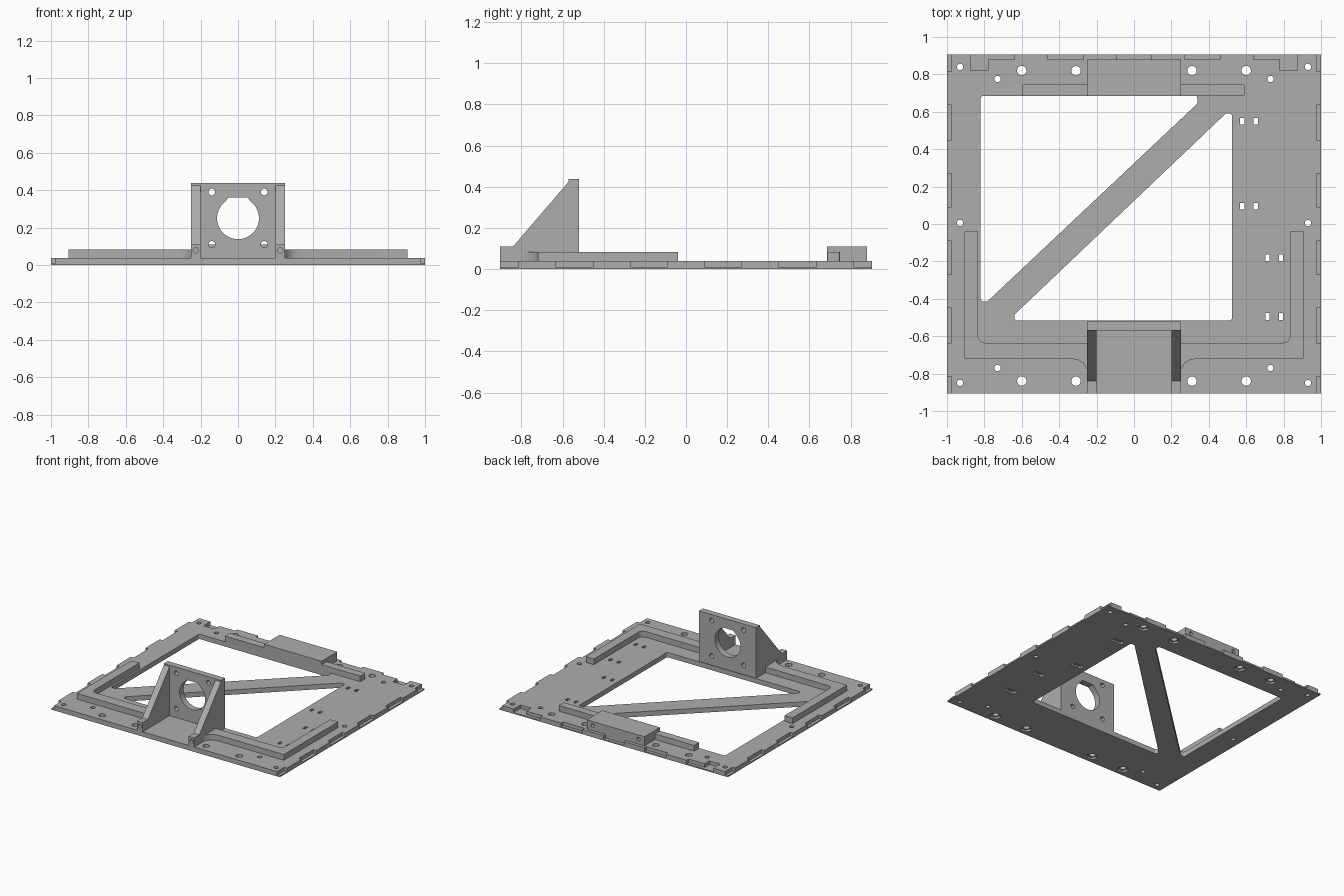
import bpy, bmesh, math
from mathutils import Vector

cube = bpy.data.objects.get("Cube")
if cube:
    bpy.data.objects.remove(cube, do_unlink=True)

GREY = bpy.data.materials.new("Plain grey")
GREY.use_nodes = True
GREY.diffuse_color = (0.42, 0.42, 0.42, 1)
GREY.node_tree.nodes["Principled BSDF"].inputs["Base Color"].default_value = GREY.diffuse_color
AXES = {"x": lambda u, v, w: (w, u, v),
        "y": lambda u, v, w: (u, w, v),
        "z": lambda u, v, w: (u, v, w)}


def prism(name, pts, lo, hi, axis="z"):
    """Extrude a flat profile between lo and hi along an axis."""
    place = AXES[axis]
    bm = bmesh.new()
    ends = [[bm.verts.new(place(u, v, w)) for u, v in pts] for w in (lo, hi)]
    for ring in ends:
        bm.faces.new(ring)
    n = len(pts)
    for i in range(n):
        j = (i + 1) % n
        bm.faces.new((ends[0][i], ends[0][j], ends[1][j], ends[1][i]))
    bmesh.ops.recalc_face_normals(bm, faces=bm.faces)
    mesh = bpy.data.meshes.new(name)
    bm.to_mesh(mesh)
    bm.free()
    mesh.materials.append(GREY)
    ob = bpy.data.objects.new(name, mesh)
    bpy.context.collection.objects.link(ob)
    return ob


def rect(u0, u1, v0, v1):
    return [(u0, v0), (u1, v0), (u1, v1), (u0, v1)]


def disc(u, v, r, n=24):
    return [(u + r * math.cos(math.tau * i / n), v + r * math.sin(math.tau * i / n))
            for i in range(n)]


def rounded(pts, radius, steps=5):
    """Round the corners of a polygon with tangent arcs."""
    out = []
    for i, p in enumerate(pts):
        p = Vector(p)
        a = (Vector(pts[i - 1]) - p).normalized()
        b = (Vector(pts[(i + 1) % len(pts)]) - p).normalized()
        half = a.angle(b) / 2
        centre = p + (a + b).normalized() * radius / math.sin(half)
        reach = radius / math.tan(half)
        s, e = p + a * reach - centre, p + b * reach - centre
        for k in range(steps + 1):
            d = s.lerp(e, k / steps).normalized() * radius
            out.append(tuple(centre + d))
    return out


def cut(ob, pts, lo, hi, axis="z"):
    """Subtract a prism from an object and discard the cutter."""
    tool = prism("cutter", pts, lo, hi, axis)
    tool.hide_render = True
    mod = ob.modifiers.new("cut", "BOOLEAN")
    mod.operation, mod.solver, mod.object = "DIFFERENCE", "EXACT", tool
    bpy.context.view_layer.objects.active = ob
    bpy.ops.object.modifier_apply(modifier=mod.name)
    bpy.data.objects.remove(tool, do_unlink=True)


# Base plate with two triangular windows and a diagonal brace between them
T = 0.038
base = prism("base_plate", rect(-1, 1, -0.905, 0.905), 0, T)
window_a = [(-0.82, 0.685), (0.34, 0.685), (0.34, 0.645), (-0.785, -0.415), (-0.82, -0.415)]
window_b = [(0.525, -0.515), (0.525, 0.59), (0.49, 0.59), (-0.64, -0.485), (-0.64, -0.515)]
cut(base, rounded(window_a, 0.014), -1, 1)
cut(base, rounded(window_b, 0.014), -1, 1)

# Stepped notches along the side edges and the back edge
FLOOR = 0.01
for s in (-1, 1):
    for y0, y1 in ((-0.95, -0.815), (-0.635, -0.45), (-0.27, -0.09),
                   (0.09, 0.27), (0.45, 0.635), (0.815, 0.95)):
        cut(base, rect(*sorted((s * 0.975, s * 1.1)), y0, y1), FLOOR, 1)
    for x0, x1, y in ((0.27, 0.46, 0.88), (0.64, 0.79, 0.88), (0.78, 0.875, 0.82)):
        cut(base, rect(*sorted((s * x0, s * x1)), y, 1), FLOOR, 1)
cut(base, rect(-0.09, 0.09, 0.88, 1), FLOOR, 1)

# Screw holes with hexagonal recesses underneath
for s in (-1, 1):
    for x in (0.31, 0.6):
        for y in (-0.84, 0.82):
            cut(base, disc(s * x, y, 0.025), -1, 1)
            cut(base, disc(s * x, y, 0.042, 6), -1, 0.015)
    for x, y in ((0.73, 0.775), (0.73, -0.77), (0.93, 0.84), (0.93, -0.85), (0.93, 0.005)):
        cut(base, disc(s * x, y, 0.017), -1, 1)

# Paired cable tie slots joined by a groove underneath
for x, y in ((0.615, 0.55), (0.615, 0.095), (0.75, -0.18), (0.75, -0.495)):
    for s in (-1, 1):
        c = x + s * 0.036
        cut(base, rect(c - 0.011, c + 0.011, y - 0.018, y + 0.018), -1, 1)
    cut(base, rect(x - 0.047, x + 0.047, y - 0.018, y + 0.018), -1, 0.012)

# Corner rails on both sides of the front bracket
fillet = [(0.906 - 0.57, -0.72), (0.3, -0.727), (0.27, -0.745), (0.25, -0.78), (0.24, -0.78)]
inner = [(0.24, -0.635)]
inner += [(0.795 + 0.04 * math.sin(a), -0.595 - 0.04 * math.cos(a))
          for a in (math.pi / 12 * k for k in range(7))]
profile = inner + [(0.835, -0.04), (0.905, -0.04), (0.905, -0.72)] + fillet
for s, side in ((1, "left"), (-1, "right")):
    prism(side + "_rail", [(s * x, y) for x, y in profile], 0.03, 0.083)

# Motor bracket: upright face with a flat-topped bore and four screw holes
face = prism("bracket_face", rect(-0.25, 0.25, 0.02, 0.437), -0.57, -0.52, "y")
R, ZC = 0.112, 0.25
arc = [math.radians(135 + 270 * k / 36) for k in range(37)]
bore = [(R * math.cos(a), ZC + R * math.sin(a)) for a in arc]
bore += [(0.048, 0.361), (-0.048, 0.361)]
cut(face, bore, -1, 1, "y")
for x in (-0.14, 0.14):
    for z in (0.11, 0.39):
        cut(face, disc(x, z, 0.018), -1, 1, "y")

# Sloping bracket side walls with a screw hole in each foot
wall = [(-0.905, 0.02), (-0.905, 0.11), (-0.84, 0.11), (-0.57, 0.425), (-0.56, 0.425), (-0.56, 0.02)]
for s, side in ((1, "left"), (-1, "right")):
    ob = prism(side + "_bracket_wall", wall, *sorted((s * 0.2, s * 0.25)), "x")
    cut(ob, disc(s * 0.226, 0.077, 0.014), -1, -0.82, "y")

# Back ledge and raised block with two screw holes
prism("back_ledge", rounded(rect(-0.595, 0.59, 0.685, 0.748), 0.006, 2), 0.03, 0.083)
block = prism("back_block", rect(-0.252, 0.252, 0.685, 0.88), 0.03, 0.11)
for x in (-0.2, 0.2):
    cut(block, disc(x, 0.077, 0.014), 0.81, 1, "y")

# Smooth bores and fillets while keeping the edges crisp
bpy.ops.object.select_all(action="DESELECT")
for ob in bpy.context.collection.objects:
    if ob.type == "MESH" and GREY.name in ob.data.materials:
        ob.select_set(True)
        bpy.context.view_layer.objects.active = ob
bpy.ops.object.shade_smooth_by_angle()
